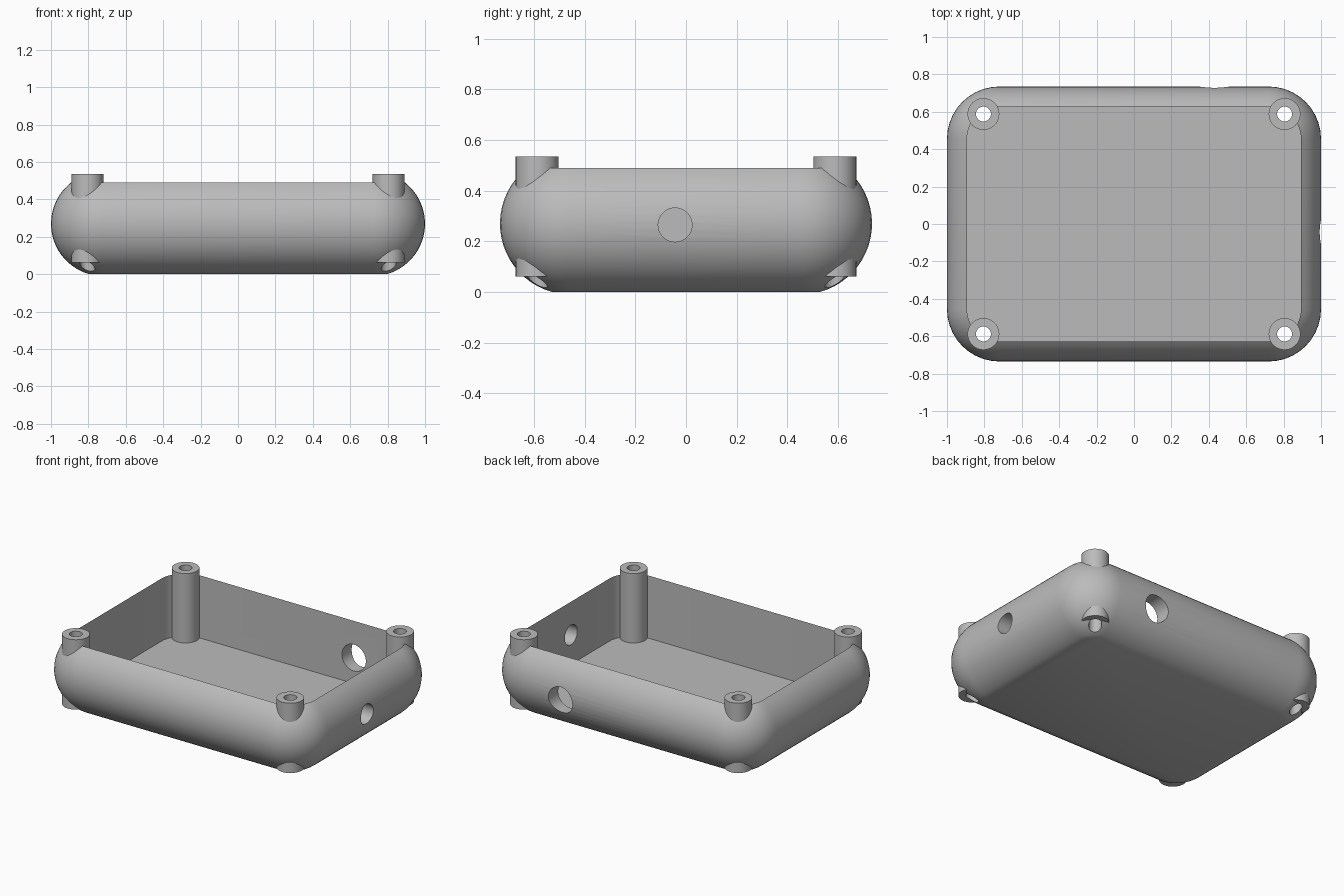
import bpy
import bmesh
from math import sin, cos, pi, asin, radians
from mathutils import Matrix, Vector

if "Cube" in bpy.data.objects:
    bpy.data.objects.remove(bpy.data.objects["Cube"], do_unlink=True)

# Main sizes
HALF_X, HALF_Y = 1.0, 0.735
R, MID_Z = 0.28, 0.27            # edge rounding and height of its centre
RIM_Z, FLOOR_Z = 0.49, 0.065
BOSS_X, BOSS_Y = 0.805, 0.588
BOSS_R, BORE_R = 0.085, 0.04
BOSS_BASE, BOSS_TOP = 0.062, 0.536

grey = bpy.data.materials.new("plain grey")
grey.use_nodes = True
grey.diffuse_color = (0.5, 0.5, 0.5, 1)
grey.node_tree.nodes["Principled BSDF"].inputs["Base Color"].default_value = (0.5, 0.5, 0.5, 1)


def make_object(name, bm):
    bmesh.ops.recalc_face_normals(bm, faces=bm.faces)
    mesh = bpy.data.meshes.new(name)
    bm.to_mesh(mesh)
    bm.free()
    mesh.materials.append(grey)
    obj = bpy.data.objects.new(name, mesh)
    bpy.context.collection.objects.link(obj)
    return obj


def select_only(obj):
    bpy.ops.object.select_all(action='DESELECT')
    obj.select_set(True)
    bpy.context.view_layer.objects.active = obj


def smooth(obj):
    select_only(obj)
    bpy.ops.object.shade_smooth_by_angle(angle=radians(30))


def bridge(bm, a, b):
    for i in range(len(a)):
        j = (i + 1) % len(a)
        bm.faces.new((a[i], a[j], b[j], b[i]))


def rounded_ring(bm, radius, z, steps=10):
    """Rounded rectangle of vertices, grown by radius from the core box."""
    ring = []
    signs = ((1, 1), (-1, 1), (-1, -1), (1, -1))
    for quarter, (sx, sy) in enumerate(signs):
        for k in range(steps + 1):
            a = (quarter + k / steps) * pi / 2
            ring.append(bm.verts.new((sx * (HALF_X - R) + radius * cos(a),
                                      sy * (HALF_Y - R) + radius * sin(a), z)))
    return ring


def circle_ring(bm, radius, x, y, z, sides=40):
    return [bm.verts.new((x + radius * cos(2 * pi * i / sides),
                          y + radius * sin(2 * pi * i / sides), z))
            for i in range(sides)]


def cut_hole(target, radius, centre, length, axis):
    """Bore a round hole through the target."""
    bm = bmesh.new()
    turn = Vector((0, 0, 1)).rotation_difference(Vector(axis)).to_matrix().to_4x4()
    bmesh.ops.create_cone(bm, cap_ends=True, segments=40, radius1=radius,
                          radius2=radius, depth=length,
                          matrix=Matrix.Translation(centre) @ turn)
    cutter = make_object("hole_cutter", bm)
    cutter.hide_render = True
    mod = target.modifiers.new("hole", 'BOOLEAN')
    mod.operation = 'DIFFERENCE'
    mod.solver = 'EXACT'
    mod.object = cutter
    select_only(target)
    bpy.ops.object.modifier_apply(modifier=mod.name)
    bpy.data.objects.remove(cutter, do_unlink=True)


# Tray shell: pillowed outside rising to a thin rim, straight inner walls, flat floor
bm = bmesh.new()
low, high = asin(-MID_Z / R), asin((RIM_Z - MID_Z) / R)
count = 20
rings = []
for i in range(count + 1):
    a = low + (high - low) * i / count
    rings.append(rounded_ring(bm, R * cos(a), MID_Z + R * sin(a)))
rings.append(rounded_ring(bm, R * cos(high), FLOOR_Z))
for lower, upper in zip(rings, rings[1:]):
    bridge(bm, lower, upper)
bm.faces.new(rings[0])
bm.faces.new(rings[-1])
shell = make_object("tray_shell", bm)

# Cable openings in the right-hand and back walls
cut_hole(shell, 0.067, (0.95, -0.043, 0.265), 0.4, (1, 0, 0))
cut_hole(shell, 0.09, (0.43, 0.68, 0.24), 0.4, (0, 1, 0))

# Corner screw posts, bored right through the shell
for side, sx in (("left", 1), ("right", -1)):
    for end, sy in (("front", -1), ("back", 1)):
        x, y = sx * BOSS_X, sy * BOSS_Y
        cut_hole(shell, BORE_R, (x, y, 0.25), 1.0, (0, 0, 1))
        bm = bmesh.new()
        loops = [circle_ring(bm, r, x, y, z) for r, z in (
            (BOSS_R, BOSS_BASE), (BOSS_R, BOSS_TOP),
            (BORE_R, BOSS_TOP), (BORE_R, BOSS_BASE))]
        for i in range(4):
            bridge(bm, loops[i], loops[(i + 1) % 4])
        smooth(make_object(f"screw_post_{end}_{side}", bm))

smooth(shell)
